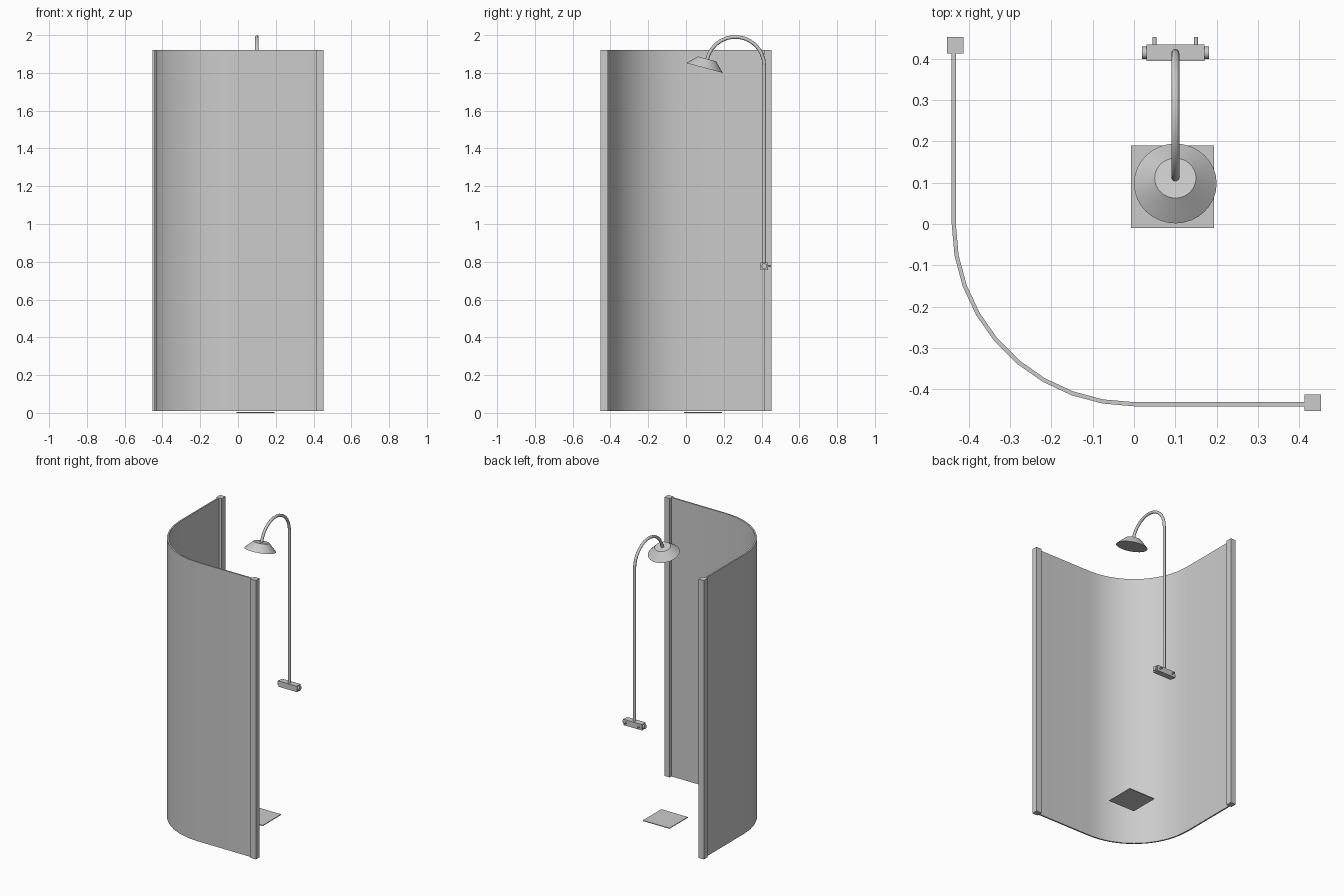
import bpy, bmesh
from math import cos, sin, radians, pi
from mathutils import Vector

if "Cube" in bpy.data.objects:
    bpy.data.objects.remove(bpy.data.objects["Cube"])


def finish(name, bm, smooth=False):
    bmesh.ops.recalc_face_normals(bm, faces=bm.faces)
    mesh = bpy.data.meshes.new(name)
    bm.to_mesh(mesh)
    bm.free()
    ob = bpy.data.objects.new(name, mesh)
    bpy.context.collection.objects.link(ob)
    if smooth:
        bpy.ops.object.select_all(action='DESELECT')
        bpy.context.view_layer.objects.active = ob
        ob.select_set(True)
        bpy.ops.object.shade_smooth_by_angle(angle=radians(35))
    return ob


def box(name, low, high):
    low, high = Vector(low), Vector(high)
    bm = bmesh.new()
    bmesh.ops.create_cube(bm, size=1)
    bmesh.ops.scale(bm, vec=high - low, verts=bm.verts)
    bmesh.ops.translate(bm, vec=(low + high) / 2, verts=bm.verts)
    return finish(name, bm)


def frustum(name, start, end, r1, r2, sides=16):
    start, end = Vector(start), Vector(end)
    axis = end - start
    bm = bmesh.new()
    bmesh.ops.create_cone(bm, cap_ends=True, segments=sides, radius1=r1,
                          radius2=r2, depth=axis.length)
    bmesh.ops.rotate(bm, matrix=axis.to_track_quat('Z', 'Y').to_matrix(), verts=bm.verts)
    bmesh.ops.translate(bm, vec=(start + end) / 2, verts=bm.verts)
    return finish(name, bm, smooth=True)


# Curved screen: two straight wings joined by a quarter circle
BOTTOM, TOP = 0.01, 1.92
POST_IN, POST_OUT = 0.412, 0.452


def screen_line(radius, steps=9):
    arc = [pi + i * pi / 2 / steps for i in range(steps + 1)]
    return ([(-radius, POST_IN)] + [(radius * cos(a), radius * sin(a)) for a in arc]
            + [(POST_IN, -radius)])


bm = bmesh.new()
outline = screen_line(0.441) + screen_line(0.431)[::-1]
verts = [bm.verts.new((x, y, BOTTOM)) for x, y in outline]
n = len(verts)
quads = [bm.faces.new((verts[i], verts[i + 1], verts[n - 2 - i], verts[n - 1 - i]))
         for i in range(n // 2 - 1)]
raised = bmesh.ops.extrude_face_region(bm, geom=quads, use_keep_orig=True)
bmesh.ops.translate(bm, vec=(0, 0, TOP - BOTTOM),
                    verts=[v for v in raised["geom"] if isinstance(v, bmesh.types.BMVert)])
finish("curved_screen", bm, smooth=True)

# Wall posts at the two ends of the screen
box("post_right", (-POST_OUT, POST_IN, BOTTOM), (-POST_IN, POST_OUT, TOP))
box("post_front", (POST_IN, -POST_OUT, BOTTOM), (POST_OUT, -POST_IN, TOP))

# Drain plate on the floor
box("drain_plate", (-0.007, -0.01, 0), (0.194, 0.19, 0.005))

# Mixer body with end knobs and wall connectors
PIPE_X, PIPE_Y, MIX_Z = 0.1, 0.414, 0.777
box("mixer_body", (0.03, 0.394, MIX_Z - 0.02), (0.17, 0.434, MIX_Z + 0.02))
for side, label in ((1, "left"), (-1, "right")):
    frustum("knob_" + label, (PIPE_X + side * 0.07, PIPE_Y, MIX_Z),
            (PIPE_X + side * 0.081, PIPE_Y, MIX_Z), 0.015, 0.015)
    frustum("wall_connector_" + label, (PIPE_X + side * 0.05, 0.432, MIX_Z),
            (PIPE_X + side * 0.05, 0.452, MIX_Z), 0.005, 0.005)

# Riser pipe with a swan neck
BEND, TUBE = 0.153, 0.0095
BEND_Y, BEND_Z = PIPE_Y - BEND, 2 - BEND - TUBE
path = [(PIPE_Y, MIX_Z + 0.015)]
path += [(BEND_Y + BEND * cos(radians(a)), BEND_Z + BEND * sin(radians(a)))
         for a in range(0, 169, 12)]
bm = bmesh.new()
rings = []
for i, (y, z) in enumerate(path):
    turn = radians(max(0, i - 1) * 12)
    out = Vector((0, cos(turn), sin(turn)))
    centre = Vector((PIPE_X, y, z))
    rings.append([bm.verts.new(centre + TUBE * (cos(t) * out + sin(t) * Vector((1, 0, 0))))
                  for t in (k * pi / 6 for k in range(12))])
for a, b in zip(rings, rings[1:]):
    for k in range(12):
        j = (k + 1) % 12
        bm.faces.new((a[k], a[j], b[j], b[k]))
bm.faces.new(rings[0])
bm.faces.new(rings[-1])
finish("riser_pipe", bm, smooth=True)

# Tilted shower head
frustum("shower_head", (PIPE_X, 0.098, 1.826), (PIPE_X, 0.111, 1.874), 0.1, 0.05, sides=32)
